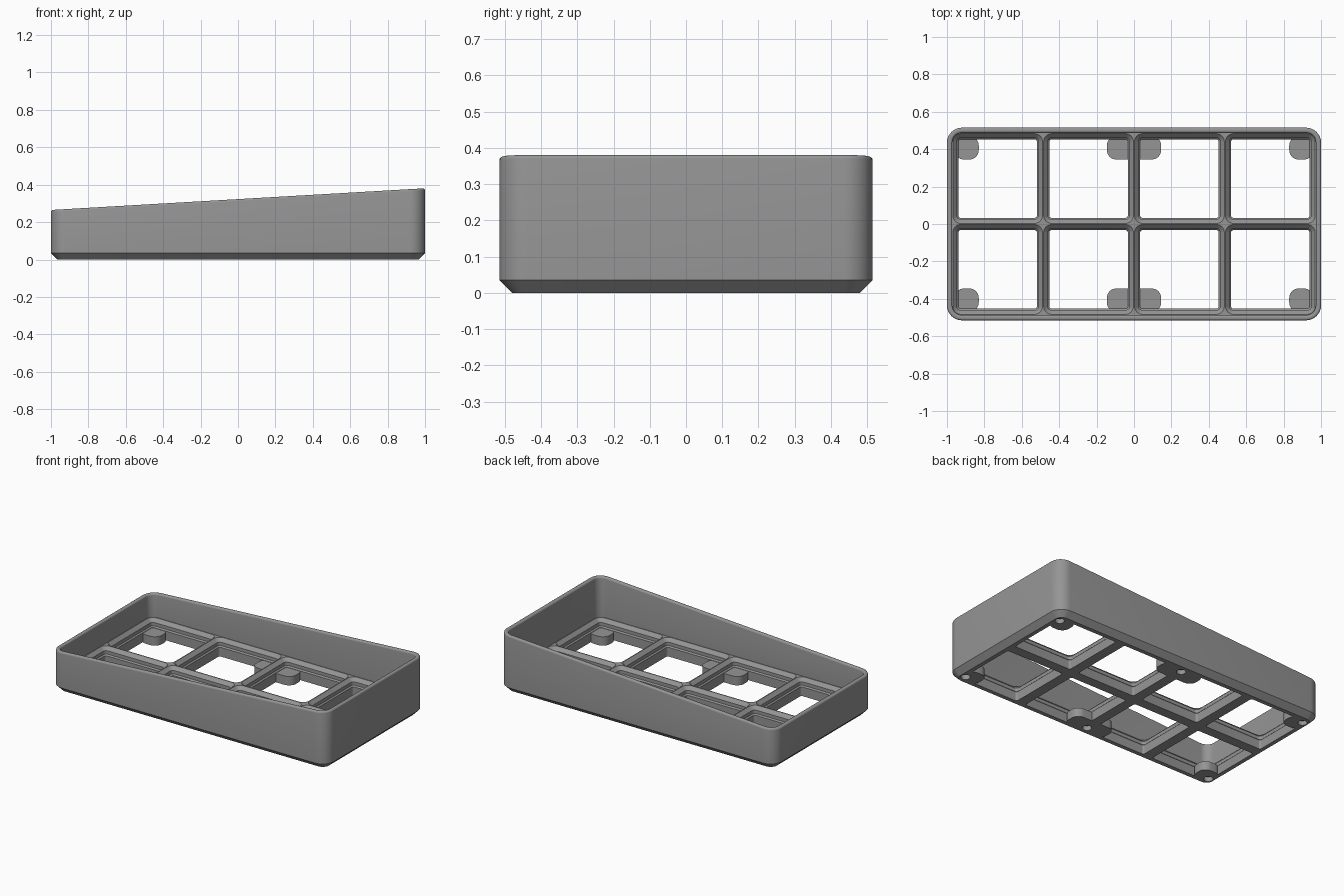
import bpy, bmesh, math

default = bpy.data.objects.get("Cube")
if default:
    bpy.data.objects.remove(default, do_unlink=True)

HALF_X, HALF_Y, CORNER = 1.0, 0.515, 0.08
WALL, CHAMFER, FILLET = 0.028, 0.035, 0.011
PITCH = 0.486
PAD_TOP, FLOOR = 0.058, 0.112

grey = bpy.data.materials.new("mid_grey")
grey.use_nodes = True
colour = (0.3, 0.3, 0.3, 1)
grey.diffuse_color = colour
grey.node_tree.nodes["Principled BSDF"].inputs["Base Color"].default_value = colour


def rim_height(x):
    return 0.323 + 0.058 * x


def rounded_ring(bm, cx, cy, hx, hy, radius, height, steps=8):
    """Ring of vertices round a rounded rectangle; height is a function of x."""
    ring = []
    for quarter, (sx, sy) in enumerate(((1, 1), (-1, 1), (-1, -1), (1, -1))):
        for i in range(steps + 1):
            a = (quarter + i / steps) * math.pi / 2
            x = cx + sx * (hx - radius) + radius * math.cos(a)
            y = cy + sy * (hy - radius) + radius * math.sin(a)
            ring.append(bm.verts.new((x, y, height(x))))
    return ring


def loft(bm, rings):
    """Closed solid through a list of rings."""
    n = len(rings[0])
    for low, high in zip(rings, rings[1:]):
        for i in range(n):
            j = (i + 1) % n
            bm.faces.new((low[i], low[j], high[j], high[i]))
    bm.faces.new(rings[0][::-1])
    bm.faces.new(rings[-1])


def make_object(name, bm):
    bmesh.ops.recalc_face_normals(bm, faces=bm.faces[:])
    mesh = bpy.data.meshes.new(name)
    bm.to_mesh(mesh)
    bm.free()
    mesh.materials.append(grey)
    obj = bpy.data.objects.new(name, mesh)
    bpy.context.collection.objects.link(obj)
    return obj


def combine(target, tool, operation):
    tool.hide_render = True
    mod = target.modifiers.new(tool.name, 'BOOLEAN')
    mod.operation = operation
    mod.solver = 'EXACT'
    mod.object = tool
    bpy.context.view_layer.objects.active = target
    bpy.ops.object.modifier_apply(modifier=mod.name)
    bpy.data.objects.remove(tool, do_unlink=True)


# Tray: chamfered foot, sloping wall with a rounded rim, solid floor
profile = [(CHAMFER, lambda x: 0), (0, lambda x: CHAMFER)]
for start, centre in ((180, FILLET), (90, WALL - FILLET)):
    for i in range(5):
        a = math.radians(start - 90 * i / 4)
        drop = FILLET * (1 - math.sin(a))
        profile.append((centre + FILLET * math.cos(a),
                        lambda x, d=drop: rim_height(x) - d))
profile.append((WALL, lambda x: FLOOR))
bm = bmesh.new()
loft(bm, [rounded_ring(bm, 0, 0, HALF_X - inset, HALF_Y - inset, CORNER - inset, height)
          for inset, height in profile])
tray = make_object("sloped_tray", bm)

# Grid of stepped openings through the floor
steps = [(0.21, 0.013, -0.05), (0.21, 0.013, 0.06), (0.218, 0.021, 0.068),
         (0.218, 0.021, 0.09), (0.24, 0.043, FLOOR), (0.24, 0.043, 0.14)]
bm = bmesh.new()
for col in range(4):
    for row in range(2):
        cx, cy = PITCH * (col - 1.5), PITCH * (row - 0.5)
        loft(bm, [rounded_ring(bm, cx, cy, h, h, r, lambda x, z=z: z)
                  for h, r, z in steps])
combine(tray, make_object("cell_cutter", bm), 'DIFFERENCE')

# Mounting pads at the ends and middle of both long sides
bm = bmesh.new()
for side in (-1, 1):
    for cx, hx in ((-0.895, 0.065), (0, 0.145), (0.895, 0.065)):
        loft(bm, [rounded_ring(bm, cx, side * 0.4075, hx, 0.0625, 0.05,
                               lambda x, z=z: z) for z in (0, PAD_TOP)])
combine(tray, make_object("mounting_pads", bm), 'UNION')

# Blind round sockets under the pads
bm = bmesh.new()
for x in (-0.93, 0, 0.93):
    for y in (-0.43, 0.43):
        loft(bm, [rounded_ring(bm, x, y, 0.028, 0.028, 0.0279, lambda x, z=z: z, 6)
                  for z in (-0.03, 0.03)])
combine(tray, make_object("socket_cutter", bm), 'DIFFERENCE')

# Smooth the rounded corners, keep the edges crisp
bpy.ops.object.select_all(action='DESELECT')
tray.select_set(True)
bpy.context.view_layer.objects.active = tray
bpy.ops.object.shade_smooth_by_angle(angle=math.radians(30))
